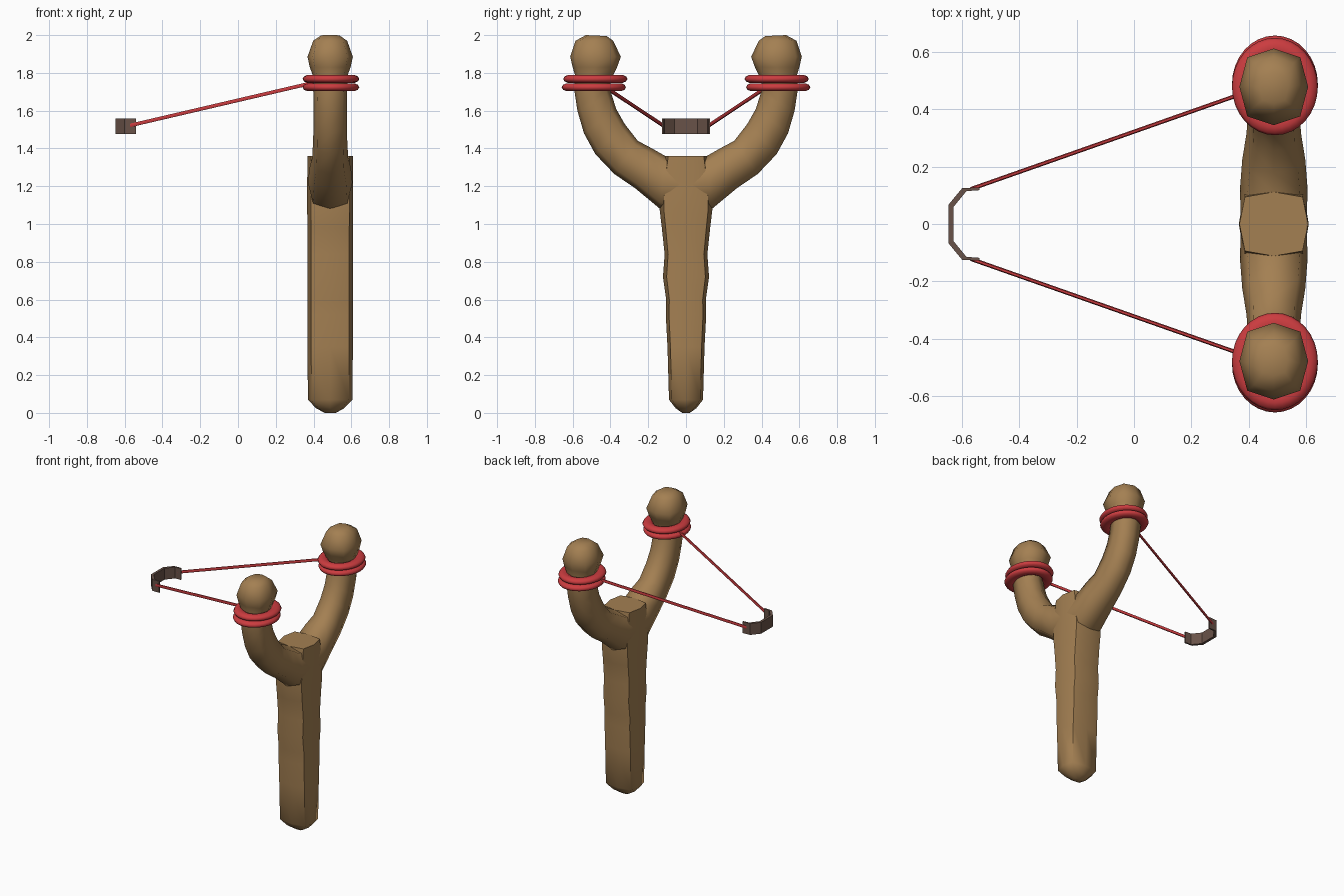
import bpy, math
from mathutils import Vector

if "Cube" in bpy.data.objects:
    bpy.data.objects.remove(bpy.data.objects["Cube"])

CX = 0.488  # x position of the wooden fork


def material(name, rgb):
    m = bpy.data.materials.new(name)
    m.diffuse_color = (*rgb, 1)
    m.use_nodes = True
    m.node_tree.nodes["Principled BSDF"].inputs["Base Color"].default_value = m.diffuse_color
    return m


wood = material("wood brown", (0.37, 0.215, 0.085))
red = material("rubber red", (0.60, 0.045, 0.05))
leather = material("leather brown", (0.14, 0.085, 0.065))


def loft(name, rings, mat, angle=60, closed=False, mirror=False):
    """Skin a list of equal-length point rings."""
    n, k = len(rings[0]), len(rings)
    verts = [p for r in rings for p in r]
    faces = []
    for i in range(k if closed else k - 1):
        a, b = i * n, (i + 1) % k * n
        faces += [(a + j, a + (j + 1) % n, b + (j + 1) % n, b + j) for j in range(n)]
    if not closed:
        faces += [tuple(reversed(range(n))), tuple(range((k - 1) * n, k * n))]
    me = bpy.data.meshes.new(name)
    me.from_pydata(verts, [], faces)
    me.materials.append(mat)
    ob = bpy.data.objects.new(name, me)
    bpy.context.collection.objects.link(ob)
    bpy.ops.object.select_all(action='DESELECT')
    ob.select_set(True)
    bpy.context.view_layer.objects.active = ob
    bpy.ops.object.mode_set(mode='EDIT')
    bpy.ops.mesh.select_all(action='SELECT')
    bpy.ops.mesh.normals_make_consistent(inside=False)
    bpy.ops.object.mode_set(mode='OBJECT')
    bpy.ops.object.shade_smooth_by_angle(angle=math.radians(angle))
    if mirror:
        m = ob.modifiers.new("mirror", 'MIRROR')
        m.use_axis = (False, True, False)
        m.use_mirror_merge = False
    return ob


def wood_ring(outer, inner, hx, diag):
    """Eight-sided ring spanning two (y, z) points, hx half width in x."""
    o, i = Vector((0, *outer)), Vector((0, *inner))
    c, d = (o + i) / 2, (o - i) / 2
    pts = []
    for j in range(8):
        t = j * math.pi / 4
        f = 1 if j % 2 == 0 else diag * math.sqrt(2)
        pts.append(c + d * math.cos(t) * f + Vector((CX + hx * math.sin(t) * f, 0, 0)))
    return pts


# Handle: (z, half depth in y, half width in x)
handle = [(0.0, 0.02, 0.03), (0.025, 0.055, 0.075), (0.07, 0.09, 0.118), (0.35, 0.098, 0.12),
          (0.52, 0.107, 0.12), (0.6, 0.105, 0.12), (0.72, 0.122, 0.12), (0.84, 0.113, 0.12),
          (0.98, 0.128, 0.12), (1.08, 0.14, 0.122), (1.2, 0.135, 0.122), (1.36, 0.112, 0.12)]
loft("handle", [wood_ring((h, z), (-h, z), w, 0.84) for z, h, w in handle], wood)

# Fork arms with knobs: outer (y, z), inner (y, z), half width in x
arm = [((0.0, 1.05), (0.0, 1.355), 0.115),
       ((0.137, 1.08), (0.11, 1.36), 0.118), ((0.27, 1.19), (0.18, 1.40), 0.11),
       ((0.38, 1.265), (0.255, 1.44), 0.095), ((0.48, 1.37), (0.325, 1.53), 0.09),
       ((0.54, 1.48), (0.37, 1.61), 0.088), ((0.575, 1.60), (0.395, 1.69), 0.088),
       ((0.59, 1.70), (0.405, 1.73), 0.09), ((0.588, 1.79), (0.385, 1.79), 0.093),
       ((0.60, 1.83), (0.365, 1.83), 0.108), ((0.613, 1.885), (0.345, 1.885), 0.12),
       ((0.585, 1.97), (0.385, 1.97), 0.09), ((0.53, 2.0), (0.42, 1.995), 0.05)]
loft("fork_arm", [wood_ring(o, i, w, 0.77) for o, i, w in arm], wood, mirror=True)

# Rubber wraps: two flattened rings around each arm
for name, z, y in (("upper_wrap", 1.768, 0.48), ("lower_wrap", 1.724, 0.488)):
    rings = []
    for s in range(32):
        a = s * math.tau / 32
        ring = []
        for j in range(10):
            t = j * math.tau / 10
            r = 0.036 * math.cos(t)
            ring.append((CX + 0.004 + (0.114 + r) * math.cos(a),
                         y + (0.134 + r) * math.sin(a), z + 0.022 * math.sin(t)))
        rings.append(ring)
    loft(name, rings, red, closed=True, mirror=True)

# Rubber cord from wrap to pouch
ends = [(-0.57, 0.122, 1.522), (0.42, 0.47, 1.753)]
across = Vector((-0.33, 0.944, 0)) * 0.007
loft("cord", [[Vector(e) + across * math.cos(j * math.tau / 6) + Vector((0, 0, 0.011 * math.sin(j * math.tau / 6)))
               for j in range(6)] for e in ends], red, mirror=True)

# Leather pouch: bent strip, outer and inner (x, y) points
half = [((-0.54, 0.128), (-0.54, 0.118)), ((-0.60, 0.125), (-0.585, 0.115)),
        ((-0.648, 0.067), (-0.63, 0.06))]
path = half + [tuple((x, -y) for x, y in p) for p in reversed(half)]
loft("pouch", [[(*o, 1.476), (*i, 1.476), (*i, 1.558), (*o, 1.558)] for o, i in path], leather, angle=30)
